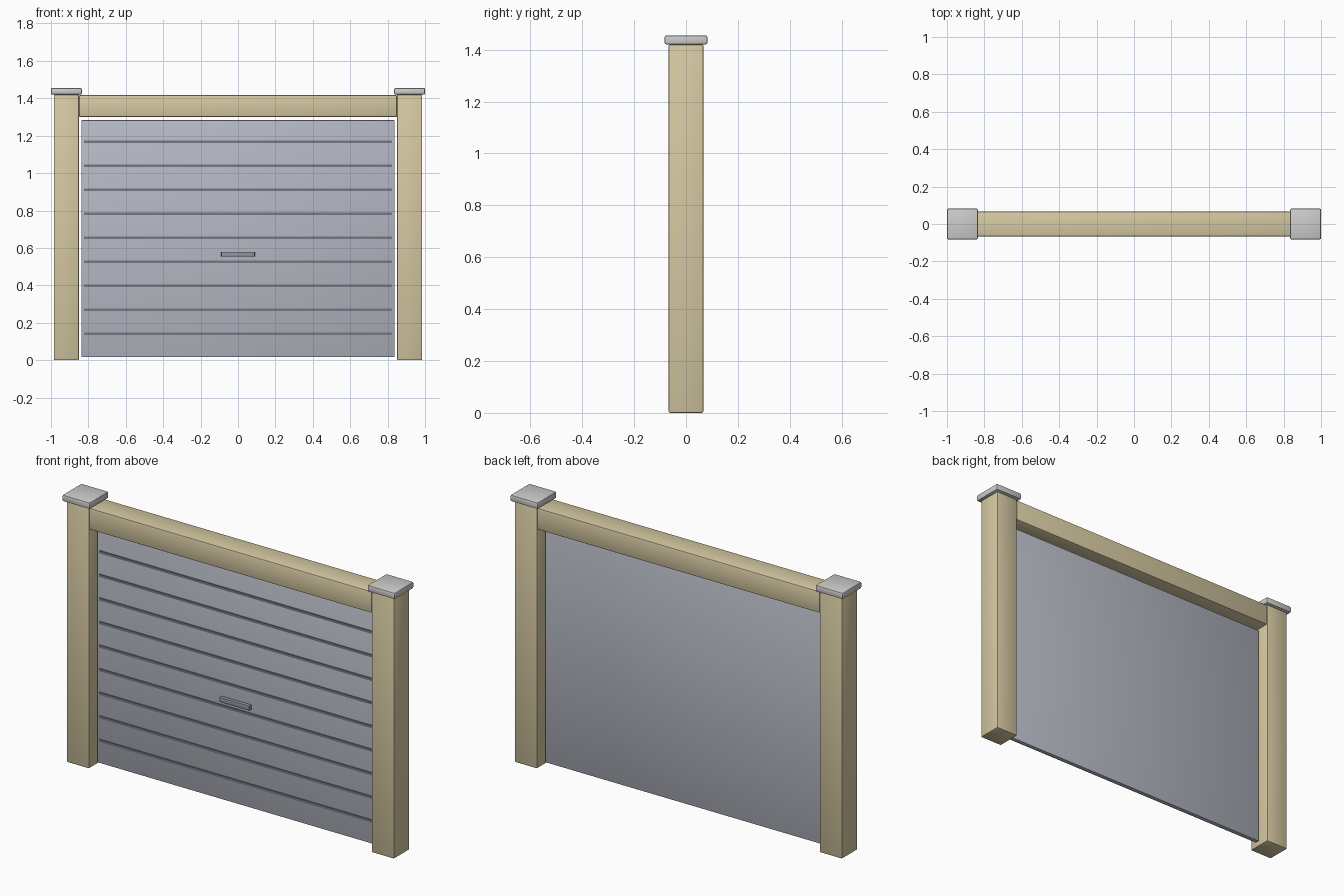
import bpy
import math

if "Cube" in bpy.data.objects:
    bpy.data.objects.remove(bpy.data.objects["Cube"])


def srgb(r, g, b):
    def lin(c):
        c /= 255
        return c / 12.92 if c <= 0.04045 else ((c + 0.055) / 1.055) ** 2.4
    return (lin(r), lin(g), lin(b), 1.0)


def material(name, rgb):
    m = bpy.data.materials.new(name)
    m.diffuse_color = srgb(*rgb)
    m.use_nodes = True
    m.node_tree.nodes["Principled BSDF"].inputs["Base Color"].default_value = m.diffuse_color
    return m


TAN = material("tan_frame", (214, 201, 162))
PANEL = material("blue_grey_panel", (181, 185, 195))
CAP = material("light_grey_cap", (205, 205, 203))
RIB = material("dark_grey_rib", (118, 121, 132))
HANDLE = material("mid_grey_handle", (146, 149, 160))


def box(name, lo, hi, mat, bevel=0.0):
    """Box between two corners, with softly rounded edges."""
    centre = [(a + b) / 2 for a, b in zip(lo, hi)]
    bpy.ops.mesh.primitive_cube_add(size=1, location=centre)
    ob = bpy.context.object
    ob.name = name
    ob.scale = [b - a for a, b in zip(lo, hi)]
    bpy.ops.object.transform_apply(location=False, rotation=False, scale=True)
    ob.data.materials.append(mat)
    if bevel:
        mod = ob.modifiers.new("Bevel", 'BEVEL')
        mod.width = bevel
        mod.segments = 2
        bpy.ops.object.modifier_apply(modifier=mod.name)
        bpy.ops.object.shade_smooth_by_angle(angle=math.radians(30))
    return ob


# Side posts and their caps
for side, x in (("left", -0.9175), ("right", 0.9175)):
    box(side + "_post", (x - 0.0675, -0.067, 0), (x + 0.0675, 0.067, 1.42), TAN, 0.006)
    box(side + "_post_cap", (x - 0.0825, -0.082, 1.42), (x + 0.0825, 0.082, 1.455), CAP, 0.006)

# Top beam between the posts
box("top_beam", (-0.85, -0.066, 1.30), (0.85, 0.066, 1.417), TAN, 0.006)

# Door panel, set in the middle of the frame
FRONT = -0.0125
box("door_panel", (-0.837, FRONT, 0.017), (0.837, -FRONT, 1.283), PANEL, 0.003)

# Horizontal ribs on the front of the door
for i in range(9):
    z = 0.141 + i * 0.1283
    box(f"door_rib_{i + 1}", (-0.823, FRONT - 0.005, z - 0.007),
        (0.823, FRONT + 0.004, z + 0.007), RIB)

# Pull handle
box("door_handle", (-0.09, FRONT - 0.02, 0.553), (0.09, FRONT + 0.002, 0.579), HANDLE, 0.003)
